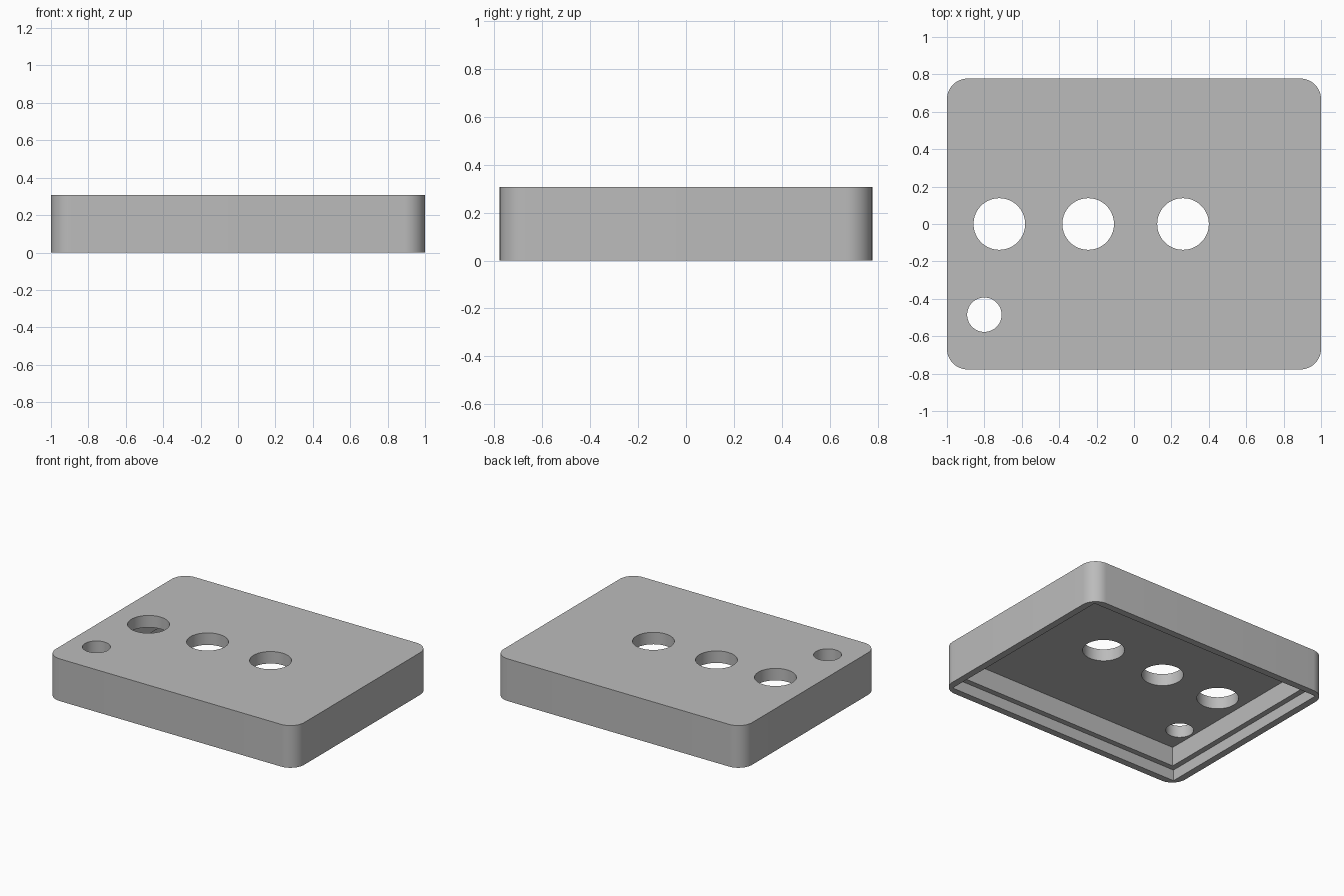
import bpy, bmesh, math

if "Cube" in bpy.data.objects:
    bpy.data.objects.remove(bpy.data.objects["Cube"])

W, D, H = 2.0, 1.555, 0.307       # outer size
CORNER = 0.11                     # radius of the upright corners
RIM, LEDGE = 0.05, 0.09           # wall thickness at the rim and above the ledge
LEDGE_Z, CEILING_Z = 0.08, 0.22   # underside heights inside the shell

grey = bpy.data.materials.new("plain_grey")
grey.use_nodes = True
COLOUR = (0.5, 0.5, 0.5, 1)
grey.diffuse_color = COLOUR
grey.node_tree.nodes["Principled BSDF"].inputs["Base Color"].default_value = COLOUR


def add_block(name, inset, z0, z1, radius=0):
    """Upright block, inset from the outer size, with optional rounded corners."""
    bm = bmesh.new()
    bmesh.ops.create_cube(bm, size=1)
    for v in bm.verts:
        v.co.x *= W - 2 * inset
        v.co.y *= D - 2 * inset
        v.co.z = z0 if v.co.z < 0 else z1
    if radius:
        upright = [e for e in bm.edges
                   if abs(e.verts[0].co.z - e.verts[1].co.z) > 0.01]
        bmesh.ops.bevel(bm, geom=upright, offset=radius, segments=12,
                        profile=0.5, affect='EDGES')
    mesh = bpy.data.meshes.new(name)
    bm.to_mesh(mesh)
    bm.free()
    mesh.materials.append(grey)
    obj = bpy.data.objects.new(name, mesh)
    bpy.context.collection.objects.link(obj)
    return obj


def add_drill(name, x, y, radius):
    bpy.ops.mesh.primitive_cylinder_add(vertices=64, radius=radius, depth=1,
                                        location=(x, y, H))
    obj = bpy.context.object
    obj.name = name
    obj.data.materials.append(grey)
    return obj


def cut(target, cutter):
    cutter.hide_render = True
    mod = target.modifiers.new("cut", 'BOOLEAN')
    mod.operation = 'DIFFERENCE'
    mod.solver = 'EXACT'
    mod.object = cutter
    bpy.context.view_layer.objects.active = target
    bpy.ops.object.modifier_apply(modifier=mod.name)
    bpy.data.objects.remove(cutter)


# Shell with rounded upright corners
shell = add_block("enclosure_shell", 0, 0, H, CORNER)

# Hollow underside: main cavity and the wider recess for a base plate
cut(shell, add_block("cavity_cutter", LEDGE, -0.1, CEILING_Z))
cut(shell, add_block("recess_cutter", RIM, -0.1, LEDGE_Z))

# Row of three large holes
for x in (-0.72, -0.245, 0.262):
    cut(shell, add_drill("large_hole_cutter", x, 0, 0.138))

# Small hole near the front corner
cut(shell, add_drill("small_hole_cutter", -0.8, -0.485, 0.092))

# Smooth curved walls, sharp edges kept
bpy.ops.object.select_all(action='DESELECT')
shell.select_set(True)
bpy.context.view_layer.objects.active = shell
bpy.ops.object.shade_smooth_by_angle(angle=math.radians(30))
